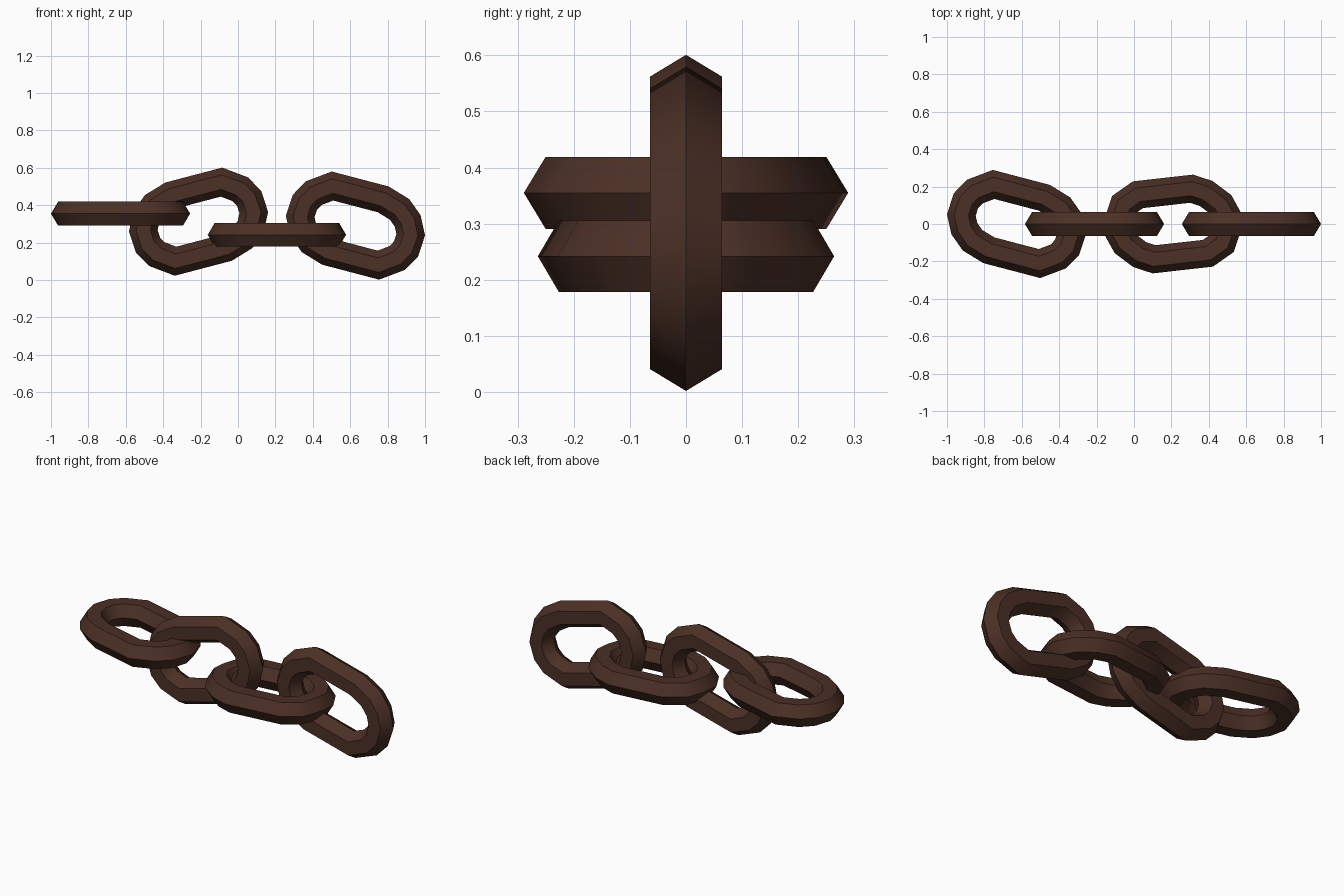
import bpy, bmesh, math
from mathutils import Vector

if "Cube" in bpy.data.objects:
    bpy.data.objects.remove(bpy.data.objects["Cube"])

iron = bpy.data.materials.new("dark brown iron")
iron.diffuse_color = (0.070, 0.029, 0.019, 1)
iron.use_nodes = True
iron.node_tree.nodes["Principled BSDF"].inputs["Base Color"].default_value = iron.diffuse_color

TUBE = 0.074  # hexagonal bar radius

# outer outline of one link end; the other end is its half-turn copy
LONG_END = [(0.178, 0.209), (0.287, 0.142), (0.348, 0.056), (0.372, -0.052),
            (0.335, -0.165), (0.264, -0.237), (0.127, -0.289)]
SQUAT_END = [(0.214, 0.228), (0.325, 0.150), (0.360, 0.045), (0.370, -0.050),
             (0.312, -0.155), (0.212, -0.230), (0.108, -0.264)]


def offset_loop(pts, dist):
    """Mitred inward offset of a closed clockwise outline."""
    out = []
    n = len(pts)
    for i in range(n):
        d1 = (pts[i] - pts[i - 1]).normalized()
        d2 = (pts[(i + 1) % n] - pts[i]).normalized()
        n1, n2 = Vector((d1.y, -d1.x)), Vector((d2.y, -d2.x))
        out.append(pts[i] + (n1 + n2) * (dist / (1 + n1.dot(n2))))
    return out


def link(name, end, centre, upright, mirror):
    loop = [Vector(p) for p in end] + [-Vector(p) for p in end]
    bm = bmesh.new()
    rings = []
    for k in range(6):  # hexagon with its points facing outwards and inwards
        a = k * math.pi / 3
        pts = offset_loop(loop, TUBE * (1 - math.cos(a)))
        h = TUBE * math.sin(a)
        ring = []
        for p in pts:
            x = -p.x if mirror else p.x
            ring.append(bm.verts.new((x, h, p.y) if upright else (x, p.y, h)))
        rings.append(ring)
    n = len(loop)
    for k in range(6):
        a, b = rings[k], rings[(k + 1) % 6]
        for i in range(n):
            j = (i + 1) % n
            bm.faces.new((a[i], a[j], b[j], b[i]))
    bmesh.ops.recalc_face_normals(bm, faces=bm.faces[:])
    mesh = bpy.data.meshes.new(name)
    bm.to_mesh(mesh)
    bm.free()
    mesh.materials.append(iron)
    ob = bpy.data.objects.new(name, mesh)
    ob.location = centre
    bpy.context.collection.objects.link(ob)
    bpy.ops.object.select_all(action='DESELECT')
    ob.select_set(True)
    bpy.context.view_layer.objects.active = ob
    bpy.ops.object.shade_smooth_by_angle(angle=math.radians(40))


# four interlocked links, alternately flat and upright
link("flat_link_left", LONG_END, (-0.628, 0, 0.355), False, False)
link("upright_link_left", LONG_END, (-0.211, 0, 0.312), True, True)
link("flat_link_right", SQUAT_END, (0.208, 0, 0.242), False, True)
link("upright_link_right", LONG_END, (0.628, 0, 0.291), True, False)
